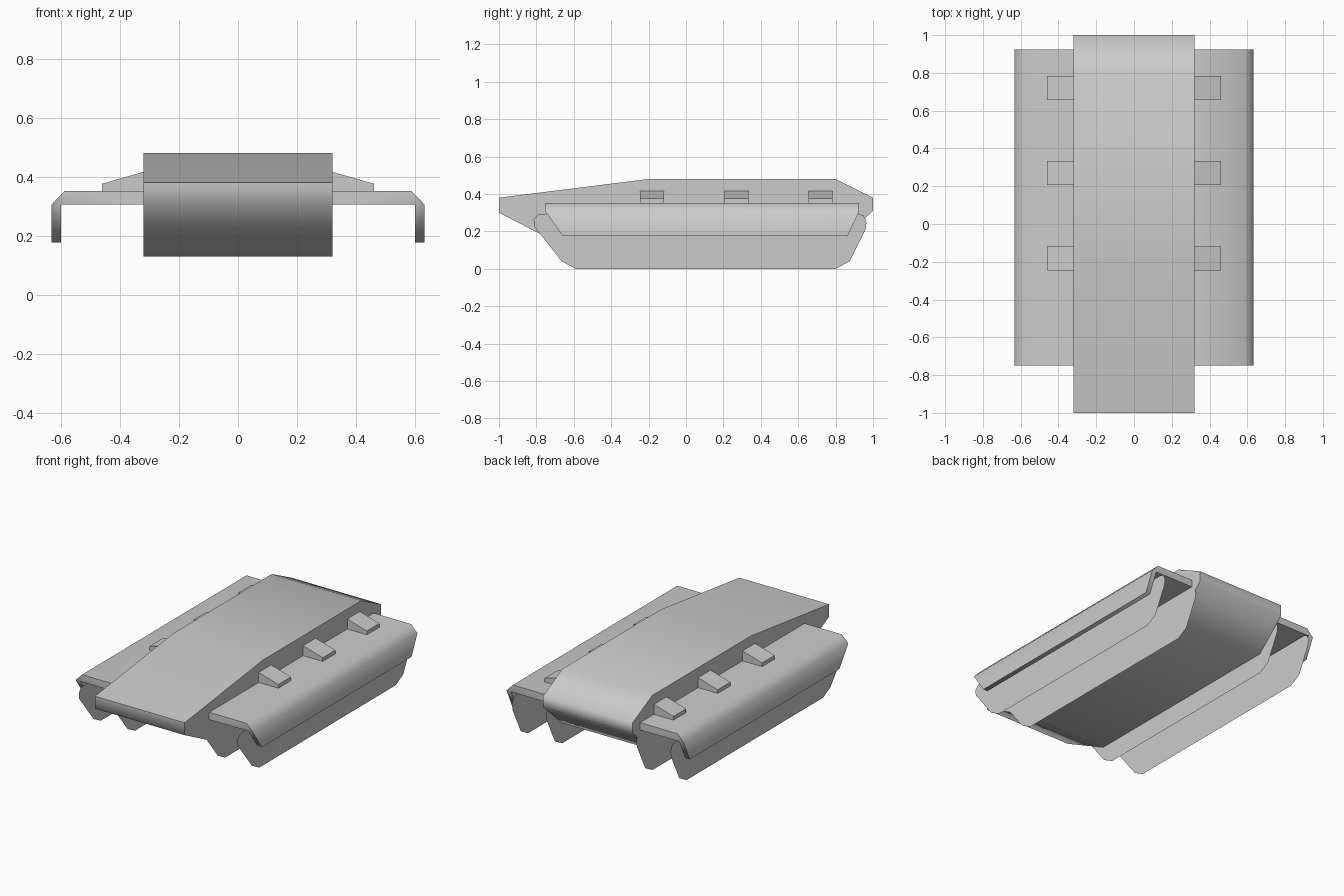
import bpy, math

if "Cube" in bpy.data.objects:
    bpy.data.objects.remove(bpy.data.objects["Cube"])


def make(name, verts, faces, solid=True):
    me = bpy.data.meshes.new(name)
    me.from_pydata(verts, [], faces)
    ob = bpy.data.objects.new(name, me)
    bpy.context.collection.objects.link(ob)
    bpy.context.view_layer.objects.active = ob
    bpy.ops.object.select_all(action='DESELECT')
    ob.select_set(True)
    if solid:
        bpy.ops.object.mode_set(mode='EDIT')
        bpy.ops.mesh.select_all(action='SELECT')
        bpy.ops.mesh.normals_make_consistent(inside=False)
        bpy.ops.object.mode_set(mode='OBJECT')
    bpy.ops.object.shade_smooth_by_angle(angle=math.radians(70))
    return ob


def bridge(n):
    return [(i, (i + 1) % n, (i + 1) % n + n, i + n) for i in range(n)]


def prism_x(name, profile, x0, x1):
    """Extrude a (y, z) profile along x."""
    n = len(profile)
    verts = [(x, y, z) for x in (x0, x1) for y, z in profile]
    return make(name, verts, bridge(n) + [tuple(range(n)), tuple(range(n, 2 * n))])


# Central hull
hull = [(-1, 0.38), (-0.2, 0.48), (0.8, 0.48), (1, 0.38),
        (1, 0.31), (0.8, 0.13), (-0.67, 0.13), (-1, 0.30)]
prism_x("hull", hull, -0.32, 0.32)

# Fender cross-section (x, z, y front, y back), with skirt tapering downwards
fender = [(0.32, 0.352, -0.75, 0.925), (0.587, 0.352, -0.75, 0.925),
          (0.632, 0.305, -0.75, 0.925), (0.632, 0.176, -0.66, 0.865),
          (0.60, 0.176, -0.66, 0.865), (0.60, 0.305, -0.75, 0.925),
          (0.32, 0.305, -0.75, 0.925)]

# Outline of the track sides (y, z)
track = [(-0.59, 0), (-0.665, 0.04), (-0.81, 0.225), (-0.815, 0.265), (-0.79, 0.29),
         (-0.74, 0.295), (0.92, 0.295), (0.95, 0.285), (0.965, 0.25), (0.96, 0.21),
         (0.875, 0.04), (0.80, 0)]

for side, s in (("left", -1), ("right", 1)):
    # Fender with side skirt
    n = len(fender)
    verts = [(s * p[0], p[k], p[1]) for k in (2, 3) for p in fender]
    caps = [tuple(i + o for i in c) for o in (0, n) for c in ((0, 1, 2, 5, 6), (2, 3, 4, 5))]
    make(side + "_fender", verts, bridge(n) + caps)

    # Thin track side sheets
    for label, x in (("outer", 0.565), ("inner", 0.322)):
        make(f"{side}_{label}_track_side", [(s * x, y, z) for y, z in track],
             [tuple(range(len(track)))], solid=False)

    # Sloped stowage blocks on the fender
    for i, yc in enumerate((-0.182, 0.27, 0.72)):
        section = [(0.32, 0.35), (0.32, 0.416), (0.46, 0.376), (0.46, 0.35)]
        verts = [(s * x, y, z) for y in (yc - 0.064, yc + 0.064) for x, z in section]
        make(f"{side}_block_{i + 1}", verts, bridge(4) + [(0, 1, 2, 3), (4, 5, 6, 7)])
